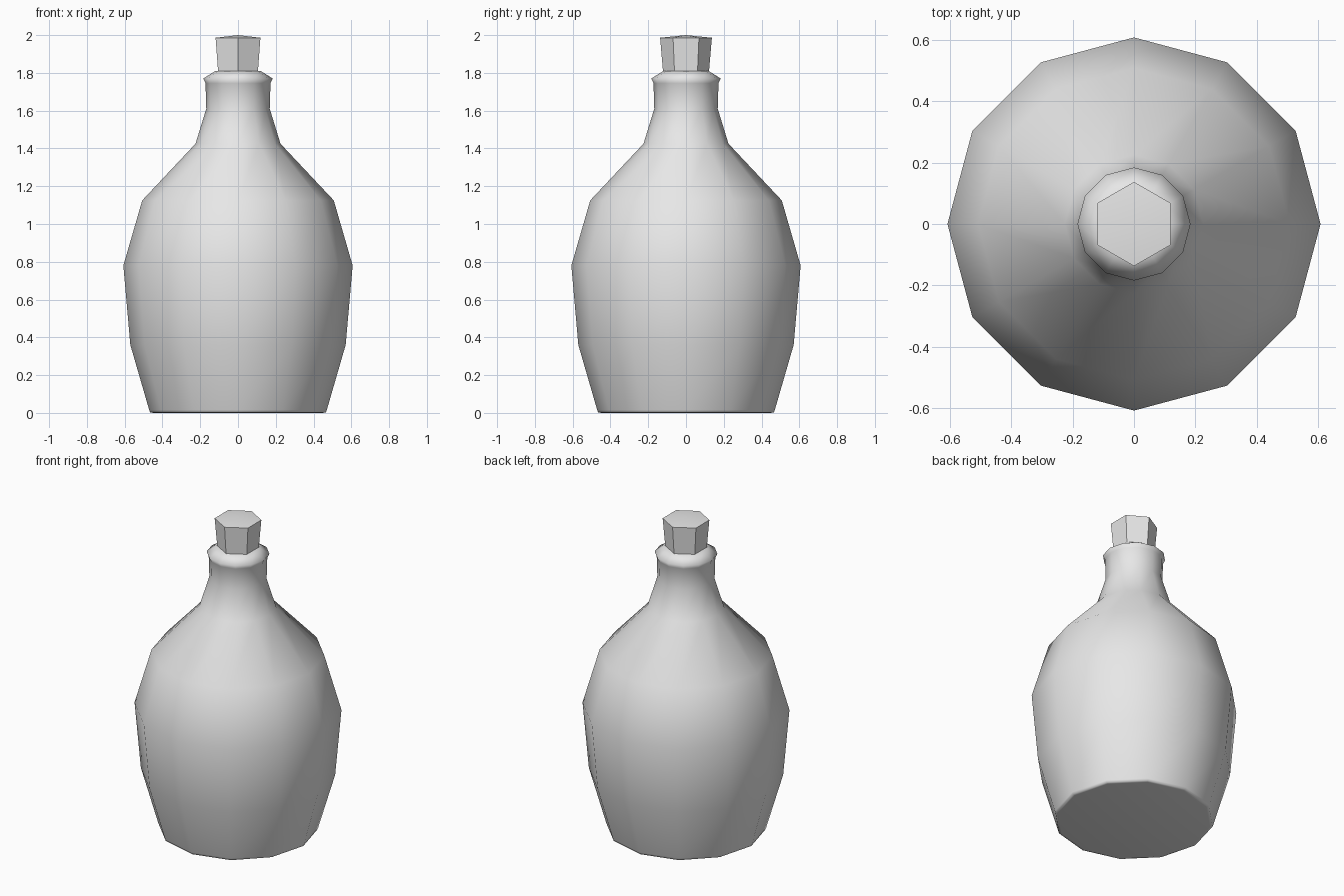
import bpy, bmesh
from math import sin, cos, pi

cube = bpy.data.objects.get("Cube")
if cube:
    bpy.data.objects.remove(cube, do_unlink=True)

grey = bpy.data.materials.new("pale grey")
grey.use_nodes = True
colour = (0.8, 0.8, 0.8, 1)
grey.diffuse_color = colour
grey.node_tree.nodes["Principled BSDF"].inputs["Base Color"].default_value = colour


def lathe(name, profile, sides, start=0.0, peak=None):
    """Revolve (radius, z) points about z; close both ends, the top with an optional peak."""
    bm = bmesh.new()
    turns = [start + 2 * pi * i / sides for i in range(sides)]
    rings = [[bm.verts.new((r * cos(a), r * sin(a), z)) for a in turns] for r, z in profile]
    for low, high in zip(rings, rings[1:]):
        for i in range(sides):
            j = (i + 1) % sides
            bm.faces.new((low[i], low[j], high[j], high[i]))
    bm.faces.new(rings[0][::-1])
    if peak is None:
        bm.faces.new(rings[-1])
    else:
        tip = bm.verts.new((0, 0, peak))
        for i in range(sides):
            bm.faces.new((rings[-1][i], rings[-1][(i + 1) % sides], tip))
    mesh = bpy.data.meshes.new(name)
    bm.to_mesh(mesh)
    bm.free()
    mesh.materials.append(grey)
    obj = bpy.data.objects.new(name, mesh)
    bpy.context.collection.objects.link(obj)
    return obj


# Bottle: base with a tight edge, belly, shoulder, neck and flared lip
bottle = lathe("bottle", [
    (0.45, 0), (0.466, 0.003), (0.47, 0.015), (0.57, 0.36), (0.607, 0.78),
    (0.507, 1.125), (0.225, 1.425), (0.168, 1.61), (0.172, 1.745),
    (0.184, 1.77), (0.12, 1.81)], 12)
bottle.data.shade_smooth()

# Stopper: tapered six-sided plug with a slightly domed top
stopper = lathe("stopper", [(0.116, 1.74), (0.137, 1.986)], 6, pi / 2, 2.0)
bpy.ops.object.select_all(action="DESELECT")
stopper.select_set(True)
bpy.context.view_layer.objects.active = stopper
bpy.ops.object.shade_smooth_by_angle(angle=pi / 4)
